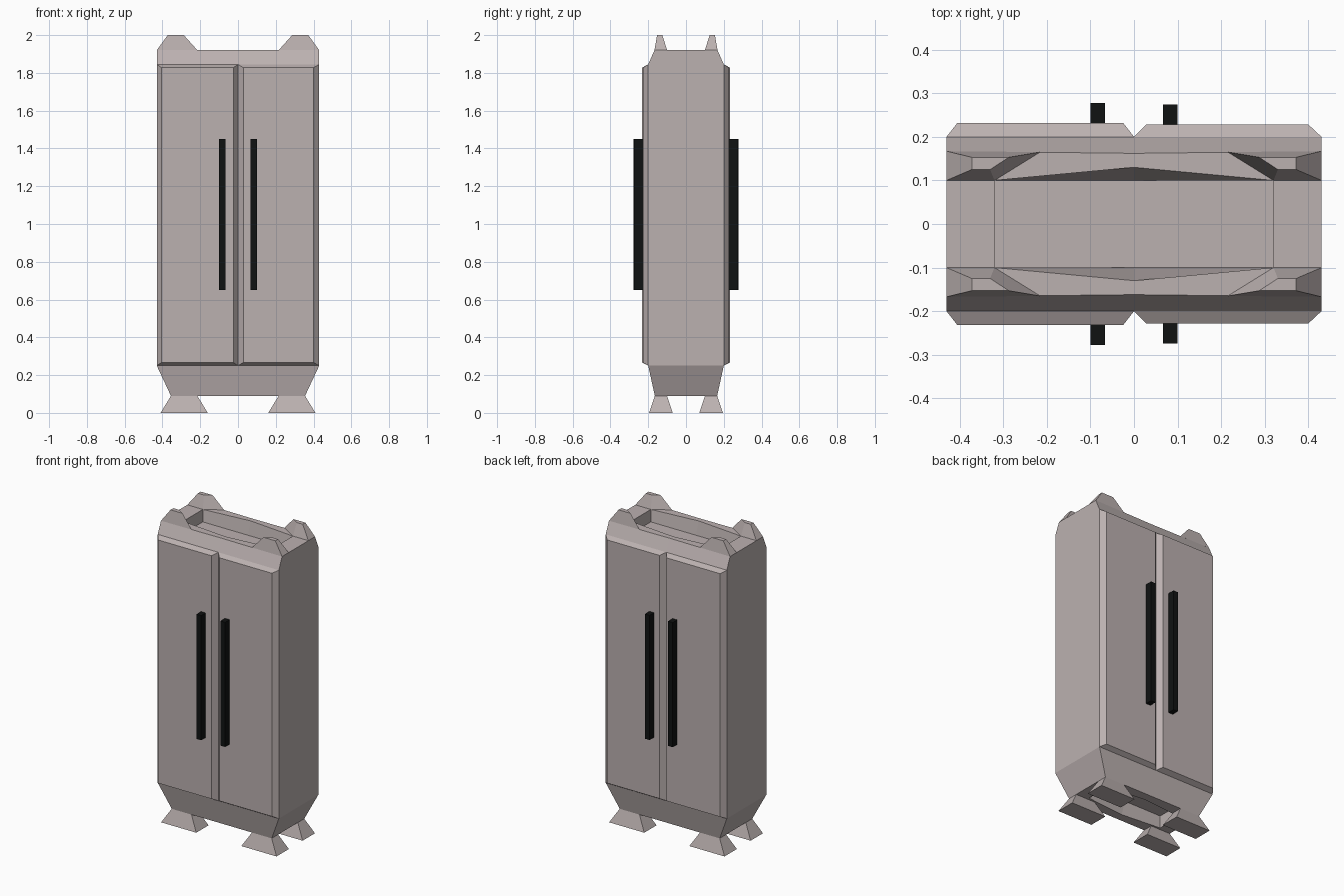
import bpy, bmesh

if "Cube" in bpy.data.objects:
    bpy.data.objects.remove(bpy.data.objects["Cube"])


def material(name, rgb):
    m = bpy.data.materials.new(name)
    m.diffuse_color = (*rgb, 1)
    m.use_nodes = True
    m.node_tree.nodes["Principled BSDF"].inputs["Base Color"].default_value = m.diffuse_color
    return m


SHELL = material("warm_grey", (0.5, 0.44, 0.435))
BLACK = material("black", (0.005, 0.006, 0.006))


def loft(name, rings, mat):
    """Skin a stack of equal-length point rings and cap both ends."""
    bm = bmesh.new()
    loops = [[bm.verts.new(p) for p in r] for r in rings]
    n = len(loops[0])
    for a, b in zip(loops, loops[1:]):
        for i in range(n):
            j = (i + 1) % n
            bm.faces.new((a[i], a[j], b[j], b[i]))
    bm.faces.new(loops[0][::-1])
    bm.faces.new(loops[-1])
    bmesh.ops.recalc_face_normals(bm, faces=bm.faces)
    me = bpy.data.meshes.new(name)
    bm.to_mesh(me)
    bm.free()
    me.materials.append(mat)
    ob = bpy.data.objects.new(name, me)
    bpy.context.collection.objects.link(ob)
    return ob


def hexagon(x, y, y_mid, z):
    return [(-x, -y, z), (0, -y_mid, z), (x, -y, z),
            (x, y, z), (0, y_mid, z), (-x, y, z)]


def rect(x0, x1, y0, y1, z):
    return [(x0, y0, z), (x1, y0, z), (x1, y1, z), (x0, y1, z)]


def panel(x0, x1, z0, z1, y):
    return [(x0, y, z0), (x1, y, z0), (x1, y, z1), (x0, y, z1)]


# Cabinet body with a sunken tray in the top and a recess underneath
loft("cabinet_body", [
    hexagon(0.27, 0.085, 0.085, 0.17),
    hexagon(0.27, 0.085, 0.11, 0.09),
    hexagon(0.355, 0.165, 0.165, 0.09),
    hexagon(0.43, 0.2, 0.2, 0.25),
    hexagon(0.43, 0.2, 0.2, 1.845),
    hexagon(0.43, 0.167, 0.162, 1.92),
    hexagon(0.32, 0.1, 0.13, 1.92),
    hexagon(0.32, 0.1, 0.1, 1.84),
], SHELL)

for sy, side in ((-1, "front"), (1, "back")):
    # Bevelled doors and their long bar handles
    for hand, x0, x1, f0, f1, depth, h0, h1 in (
            ("left", -0.43, 0, -0.405, -0.025, 0.232, -0.1, -0.067),
            ("right", 0, 0.43, 0.028, 0.4, 0.228, 0.067, 0.1)):
        loft(f"{side}_{hand}_door", [
            panel(x0, x1, 0.25, 1.845, sy * 0.2),
            panel(f0, f1, 0.267, 1.828, sy * depth)], SHELL)
        loft(f"{side}_{hand}_handle", [
            panel(h0, h1, 0.65, 1.45, sy * depth),
            panel(h0, h1, 0.65, 1.45, sy * (depth + 0.046))], BLACK)

    for sx, hand in ((-1, "left"), (1, "right")):
        # Raised corner horns on the top rim
        base = [(0.43, 0.167), (0.43, 0.1), (0.32, 0.1), (0.215, 0.165)]
        tip = [(0.372, 0.153), (0.372, 0.125), (0.33, 0.125), (0.287, 0.153)]
        loft(f"{side}_{hand}_corner_horn",
             [[(sx * x, sy * y, z) for x, y in pts]
              for pts, z in ((base, 1.92), (tip, 2.0))], SHELL)
        # Flared feet
        loft(f"{side}_{hand}_foot", [
            rect(sx * 0.16, sx * 0.41, sy * 0.07, sy * 0.195, 0),
            rect(sx * 0.215, sx * 0.355, sy * 0.1, sy * 0.165, 0.09)], SHELL)
